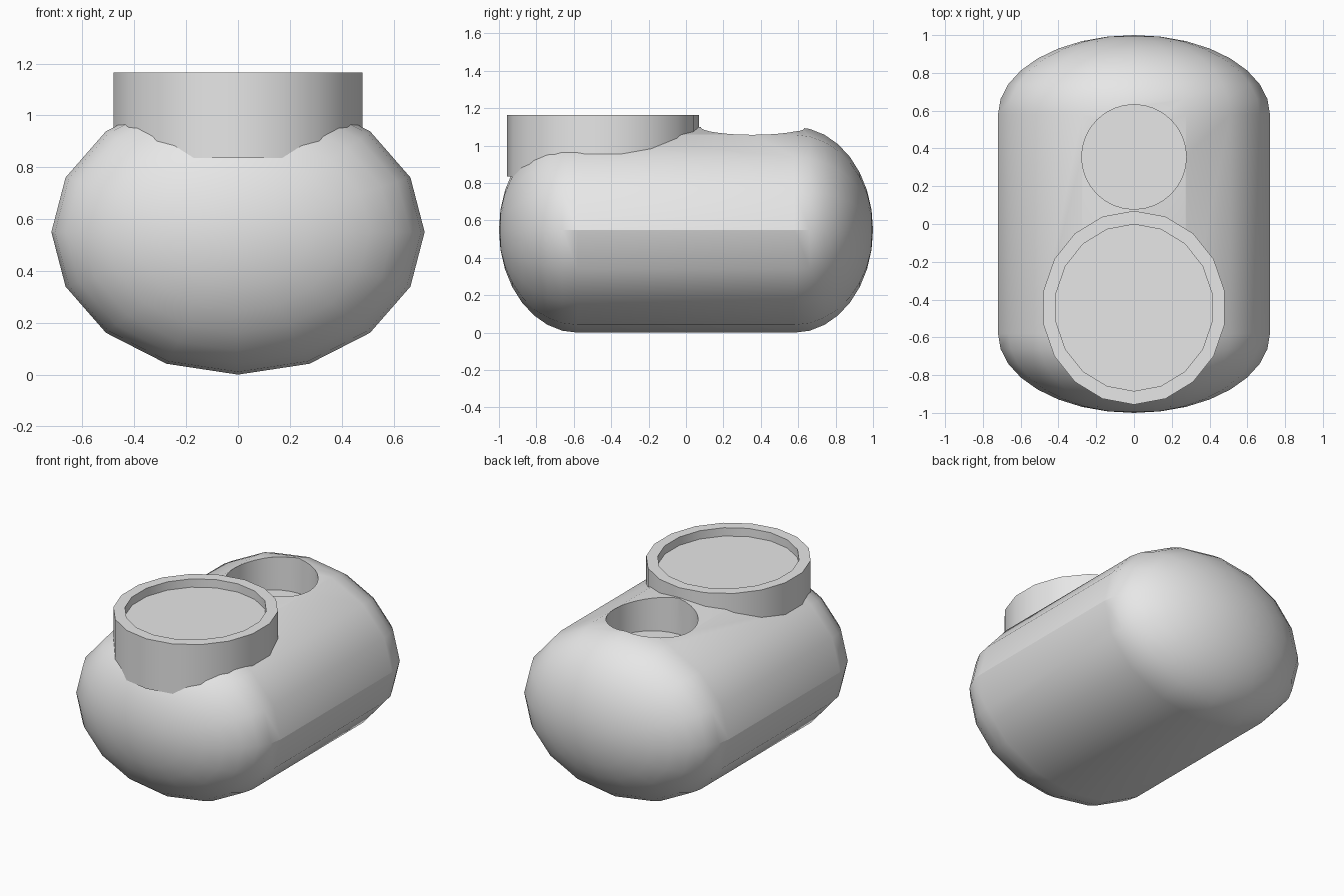
import bpy
import bmesh
from math import sin, cos, pi, radians

default = bpy.data.objects.get("Cube")
if default:
    bpy.data.objects.remove(default, do_unlink=True)

# Single plain grey material
grey = bpy.data.materials.new("light grey")
grey.use_nodes = True
grey.diffuse_color = (0.8, 0.8, 0.8, 1)
grey.node_tree.nodes["Principled BSDF"].inputs["Base Color"].default_value = (0.8, 0.8, 0.8, 1)


def lathe(name, profile, sides, place):
    """Skin rings of (radius, height); zero radius makes a pole."""
    bm = bmesh.new()
    rings = []
    for r, h in profile:
        count = sides if r > 0 else 1
        rings.append([bm.verts.new(place(r * sin(2 * pi * i / sides),
                                         r * cos(2 * pi * i / sides), h))
                      for i in range(count)])
    for a, b in zip(rings, rings[1:]):
        for i in range(sides):
            j = (i + 1) % sides
            if len(a) == 1:
                bm.faces.new((a[0], b[i], b[j]))
            elif len(b) == 1:
                bm.faces.new((a[i], b[0], a[j]))
            else:
                bm.faces.new((a[i], b[i], b[j], a[j]))
    for ring in (rings[0], rings[-1]):
        if len(ring) > 1:
            bm.faces.new(ring)
    bmesh.ops.recalc_face_normals(bm, faces=bm.faces)
    mesh = bpy.data.meshes.new(name)
    bm.to_mesh(mesh)
    bm.free()
    mesh.materials.append(grey)
    obj = bpy.data.objects.new(name, mesh)
    bpy.context.collection.objects.link(obj)
    return obj


def activate(obj):
    bpy.ops.object.select_all(action='DESELECT')
    obj.select_set(True)
    bpy.context.view_layer.objects.active = obj


def smooth(obj, angle):
    activate(obj)
    bpy.ops.object.shade_smooth_by_angle(angle=radians(angle))


# Body: elliptical capsule lying along y
STEPS = 8
dome = [(cos(pi / 2 * k / STEPS) if k < STEPS else 0,
         0.58 + 0.42 * sin(pi / 2 * k / STEPS)) for k in range(STEPS + 1)]
capsule = [(r, -y) for r, y in reversed(dome)] + dome
body = lathe("body", capsule, 16,
             lambda u, v, h: (0.72 * u, h, 0.55 + 0.55 * v))

# Round socket sunk into the rear of the top
cutter = lathe("socket_cutter", [(0.277, 0.86), (0.277, 1.3)], 32,
               lambda u, v, h: (u, 0.355 + v, h))
cutter.hide_render = True
cut = body.modifiers.new("socket", 'BOOLEAN')
cut.operation = 'DIFFERENCE'
cut.solver = 'EXACT'
cut.object = cutter
activate(body)
bpy.ops.object.modifier_apply(modifier=cut.name)
bpy.data.objects.remove(cutter, do_unlink=True)
smooth(body, 28)

# Raised collar at the front with a shallow recessed top
collar = lathe("collar", [(1, 0.835), (1, 1.165), (0.86, 1.165), (0.86, 1.11)], 18,
               lambda u, v, h: (0.487 * u, -0.443 + 0.513 * v, h))
smooth(collar, 30)
